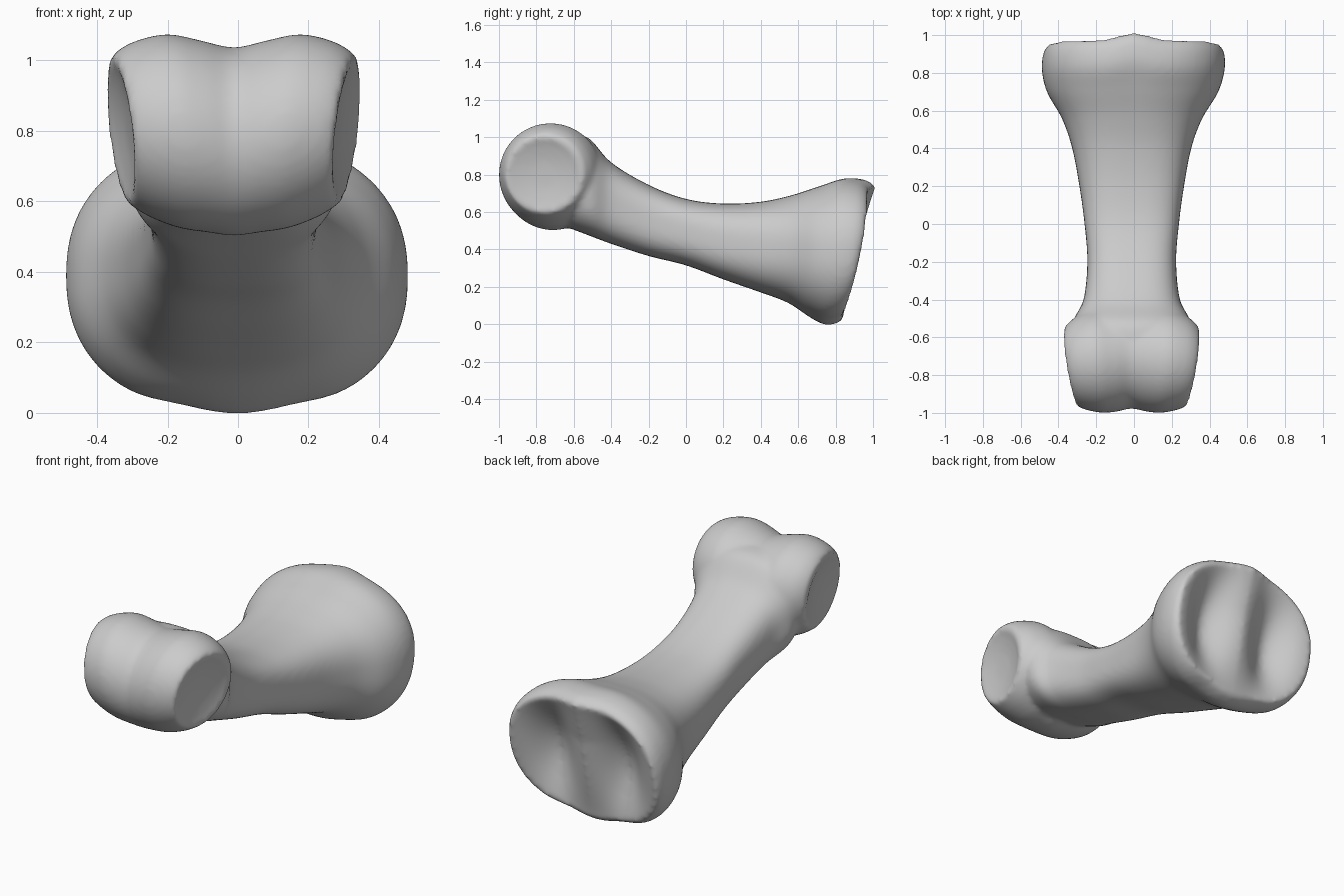
import bpy, bmesh
from math import sin, cos, pi, exp

if "Cube" in bpy.data.objects:
    bpy.data.objects.remove(bpy.data.objects["Cube"])

SEG = 64
LEAN = 0.19


def spline(rows, steps):
    """Smooth interpolation through rows of numbers."""
    out = []
    for i in range(len(rows) - 1):
        a, b, c, d = (rows[min(max(i + k, 0), len(rows) - 1)] for k in (-1, 0, 1, 2))
        for s in range(steps):
            t = s / steps
            out.append([q + t / 2 * (r - p + t * (2 * p - 5 * q + 4 * r - w + t * (3 * (q - r) + w - p)))
                        for p, q, r, w in zip(a, b, c, d)])
    return out + [list(rows[-1])]


def spow(v, e):
    return (1 if v >= 0 else -1) * abs(v) ** e


def loft(bm, rings):
    """Skin a list of closed rings and close both ends."""
    loops = [[bm.verts.new(p) for p in ring] for ring in rings]
    for a, b in zip(loops, loops[1:]):
        for i in range(SEG):
            j = (i + 1) % SEG
            bm.faces.new((a[i], a[j], b[j], b[i]))
    bm.faces.new(loops[0][::-1])
    bm.faces.new(loops[-1])


def section(y, half, top, bottom, lean, power, scale=1):
    """Rounded cross-section; near the joint it leans, bulges and has a top lip."""
    ring, mid, blend = [], (top + bottom) / 2, lean / LEAN
    for i in range(SEG):
        a = 2 * pi * i / SEG
        x = half * spow(cos(a), power) * scale
        z = mid + (top - bottom) / 2 * spow(sin(a), power) * scale
        bulge = 0.035 * (1 - ((z - 0.4) / 0.4) ** 2)
        lip = 0.03 * exp(-(x / 0.1) ** 2) * max(0, (z - 0.5) / 0.2)
        keel = 0.02 * exp(-((abs(x) - 0.17) / 0.1) ** 2) * max(0, 0.4 - z) / 0.4
        ring.append((x - 0.012 * (1 - blend),
                     y + lean * (z - 0.4) + blend * (bulge + lip), z + blend * keel))
    return ring


bm = bmesh.new()

# Shaft and flared base: y, half width, top, bottom, lean, corner power
shaft = [
    (-0.64, 0.28, 1.025, 0.52, 0, 0.75), (-0.52, 0.31, 0.995, 0.475, 0, 0.74),
    (-0.40, 0.255, 0.865, 0.43, 0, 0.72), (-0.20, 0.235, 0.745, 0.365, 0, 0.7),
    (0.00, 0.25, 0.67, 0.315, 0, 0.7), (0.20, 0.277, 0.645, 0.24, 0, 0.72),
    (0.40, 0.315, 0.655, 0.17, 0, 0.76), (0.55, 0.37, 0.69, 0.115, 0.03, 0.82),
    (0.68, 0.45, 0.74, 0.04, 0.07, 0.86), (0.78, 0.482, 0.78, 0.0, 0.12, 0.87),
    (0.86, 0.482, 0.77, 0.0, 0.17, 0.87), (0.905, 0.46, 0.735, 0.02, LEAN, 0.87)]
rings = [section(*row) for row in spline(shaft, 6)]

# Joint face: two hollows either side of an upright ridge
for k in range(1, 20):
    s = 1 - k / 20
    rings.append([
        (x, y - (1 - s ** 5) * (0.012 + 0.115 * exp(-((abs(x) - 0.22) / 0.13) ** 2
                                                    - ((z - 0.4) / 0.27) ** 2)), z)
        for x, y, z in section(*shaft[-1], scale=s)])
loft(bm, rings)

# Grooved roller head: x, y centre, z centre, radius, with dished ends
half_head = [(0.09, -0.72, 0.785, 0.272), (0.18, -0.725, 0.80, 0.275),
             (0.27, -0.738, 0.805, 0.25), (0.325, -0.752, 0.805, 0.22),
             (0.342, -0.76, 0.80, 0.20), (0.33, -0.76, 0.80, 0.16),
             (0.315, -0.76, 0.80, 0.08), (0.312, -0.76, 0.80, 0.01)]
head = [(-r[0], *r[1:]) for r in reversed(half_head)] + [(0, -0.71, 0.77, 0.267)] + half_head
rings = []
for x, yc, zc, rad in spline(head, 5):
    ring = []
    for i in range(SEG):
        a = 2 * pi * i / SEG
        y, z = yc + rad * cos(a), zc + rad * sin(a)
        ring.append((x * (1 + 0.48 * (y + 0.65) + 0.33 * (z - 0.82)) - 0.012, y, z))
    rings.append(ring)
loft(bm, rings)

bmesh.ops.recalc_face_normals(bm, faces=bm.faces)
mesh = bpy.data.meshes.new("toe_bone")
bm.to_mesh(mesh)
bm.free()
bone = bpy.data.objects.new("toe_bone", mesh)
bpy.context.collection.objects.link(bone)

# Plain grey material
mat = bpy.data.materials.new("bone_grey")
mat.use_nodes = True
colour = (0.6, 0.6, 0.6, 1)
mat.diffuse_color = colour
mat.node_tree.nodes["Principled BSDF"].inputs["Base Color"].default_value = colour
mesh.materials.append(mat)

# Fuse the head and shaft, then soften the join
fuse = bone.modifiers.new("fuse", "REMESH")
fuse.mode = "VOXEL"
fuse.voxel_size = 0.014
fuse.use_smooth_shade = True
soften = bone.modifiers.new("soften", "SMOOTH")
soften.factor = 0.5
soften.iterations = 8
mesh.shade_smooth()
